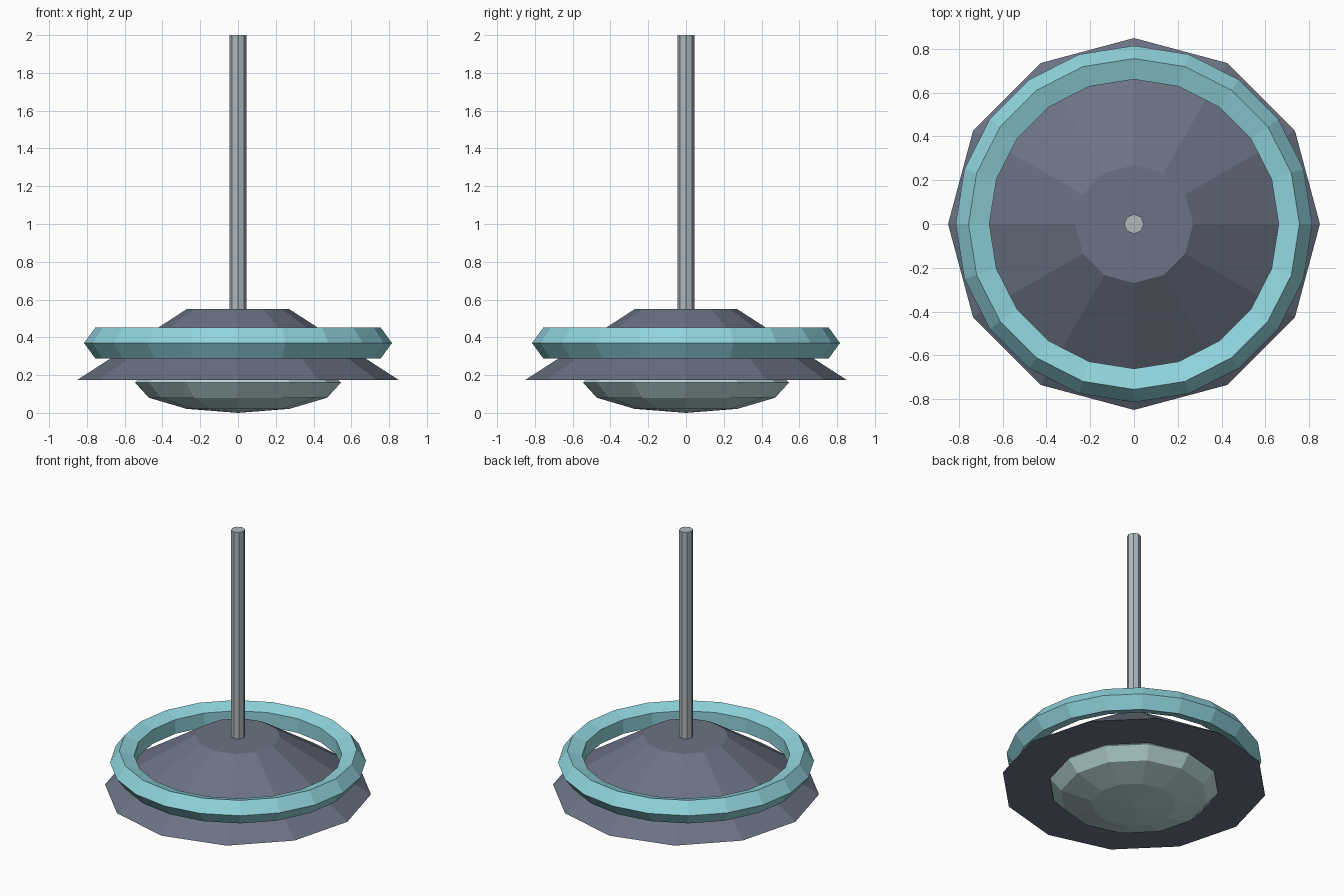
import bpy

if "Cube" in bpy.data.objects:
    bpy.data.objects.remove(bpy.data.objects["Cube"])


def finish(name, color):
    """Name the active object, keep it flat-shaded and colour it."""
    obj = bpy.context.active_object
    obj.name = name
    mat = bpy.data.materials.new(name + "_material")
    mat.diffuse_color = (*color, 1.0)
    mat.use_nodes = True
    mat.node_tree.nodes["Principled BSDF"].inputs["Base Color"].default_value = mat.diffuse_color
    obj.data.materials.append(mat)
    return obj


# Hanging rod
ROD_BOTTOM, ROD_TOP = 0.54, 2.0
bpy.ops.mesh.primitive_cylinder_add(
    vertices=8, radius=0.045, depth=ROD_TOP - ROD_BOTTOM,
    location=(0, 0, (ROD_BOTTOM + ROD_TOP) / 2))
finish("hanging_rod", (0.43, 0.48, 0.51))

# Closed conical lamp shade
SHADE_BOTTOM, SHADE_TOP = 0.175, 0.55
bpy.ops.mesh.primitive_cone_add(
    vertices=12, radius1=0.85, radius2=0.27, depth=SHADE_TOP - SHADE_BOTTOM,
    location=(0, 0, (SHADE_BOTTOM + SHADE_TOP) / 2))
finish("lamp_shade", (0.15, 0.17, 0.23))

# Ring around the shade, five-sided in section
bpy.ops.mesh.primitive_torus_add(
    major_segments=20, minor_segments=5,
    major_radius=0.73, minor_radius=0.085, location=(0, 0, 0.37))
finish("shade_ring", (0.28, 0.66, 0.72))

# Flattened light globe set into the underside
bpy.ops.mesh.primitive_uv_sphere_add(
    segments=12, ring_count=6, radius=1, location=(0, 0, 0.16))
globe = finish("light_globe", (0.50, 0.70, 0.72))
globe.scale = (0.545, 0.545, 0.16)
